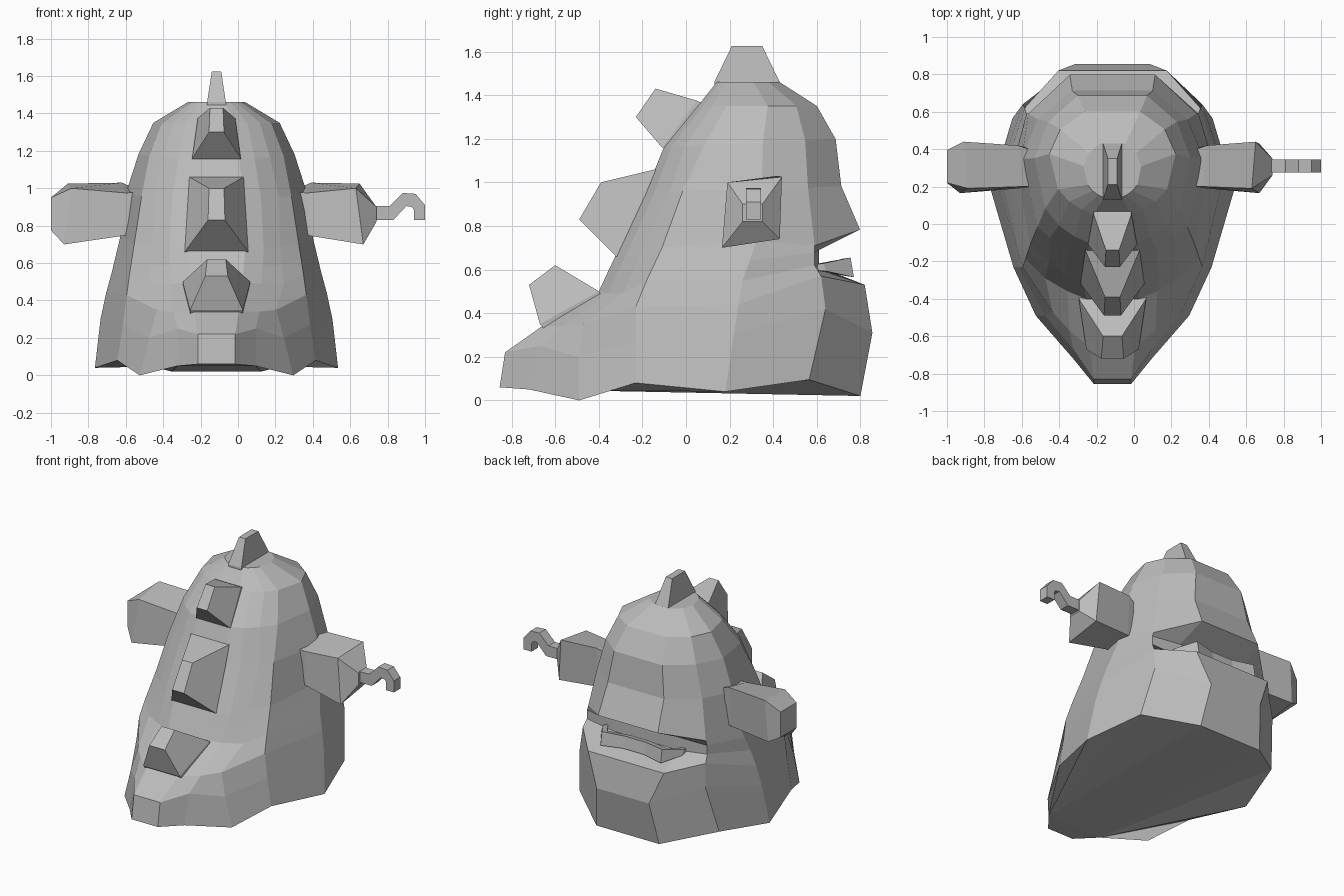
import bpy, bmesh
from math import sin, cos, radians

if "Cube" in bpy.data.objects:
    bpy.data.objects.remove(bpy.data.objects["Cube"])

CX = -0.115  # the head is symmetric about this x; the two ears differ

grey = bpy.data.materials.new("stone grey")
grey.diffuse_color = (0.5, 0.5, 0.5, 1)
grey.use_nodes = True
grey.node_tree.nodes["Principled BSDF"].inputs["Base Color"].default_value = grey.diffuse_color


def make(name, verts, faces):
    me = bpy.data.meshes.new(name)
    me.from_pydata(verts, [], faces)
    bm = bmesh.new()
    bm.from_mesh(me)
    bmesh.ops.recalc_face_normals(bm, faces=bm.faces)
    bm.to_mesh(me)
    bm.free()
    me.materials.append(grey)
    ob = bpy.data.objects.new(name, me)
    bpy.context.collection.objects.link(ob)
    return ob


def loft(name, rings, hull=False):
    """Skin equal rings and cap both ends; hull gives the first cap a long middle plate."""
    n = len(rings[0])
    verts = [p for r in rings for p in r]
    faces = [(k * n + i, k * n + (i + 1) % n, (k + 1) * n + (i + 1) % n, (k + 1) * n + i)
             for k in range(len(rings) - 1) for i in range(n)]
    last = (len(rings) - 1) * n
    faces.append(tuple(range(last, last + n)))
    if hull:
        h, m = n // 2 - 1, n - 1
        faces += [(0, 1, m - 1, m), (1, h, m - h, m - 1)]
        for i in range(2, h):
            faces += [(1, i, i + 1), (m - 1, m - i, m - i - 1)]
    else:
        faces.append(tuple(range(n)))
    return make(name, verts, faces)


# Head: half rings from front to back as (offset, y, z)
ANGLES = [17, 29, 43, 59, 97, 125, 154]


def dome_ring(rx, front, back, yc, z, tilt=0):
    """Half oval around yc, rising by tilt towards the back."""
    out = []
    for a in map(radians, ANGLES):
        c = cos(a)
        out.append((rx * sin(a), yc - c * (front if c > 0 else back), z - tilt * c))
    return out


base = [(.10, -.855, .06), (.21, -.72, .05), (.41, -.49, 0), (.53, -.23, .08),
        (.65, .18, .04), (.535, .565, .095), (.24, .80, .02)]
jaw = [(.10, -.83, .22), (.21, -.67, .25), (.36, -.49, .20), (.50, -.23, .27),
       (.62, .22, .30), (.48, .64, .42), (.20, .855, .31)]
lip = [(.12, -.66, .34), (.23, -.57, .34), (.32, -.47, .35), (.48, -.23, .43),
       (.59, .24, .44), (.47, .62, .57), (.29, .82, .53)]
mouth_floor = [(.14, -.40, .50), (.24, -.36, .49), (.36, -.29, .49), (.465, -.185, .54),
               (.56, .26, .55), (.46, .59, .62), (.25, .61, .60)]
brow = dome_ring(.52, .60, .61, .25, .725, .065)
brow[2:4] = [(.34, -.20, .69), (.44, -.11, .70)]
brow[5] = (.45, .59, .71)
# The mouth roof lies midway, with its back wall held vertical above the floor
mouth_roof = [tuple((p + q) / 2 for p, q in zip(a, b)) for a, b in zip(mouth_floor, brow)]
mouth_roof[5:] = [(o, y, z + dz) for (o, y, z), dz in zip(mouth_floor[5:], (.06, .09))]
temple = dome_ring(.49, .50, .47, .29, .965, .02)
temple[3] = (.40, -.015, .96)

halves = [base, jaw, lip, mouth_floor, mouth_roof, brow, temple,
          dome_ring(.42, .42, .43, .30, 1.18, .02),
          dome_ring(.34, .30, .29, .34, 1.35),
          dome_ring(.155, .155, .155, .29, 1.46)]
loft("head", [[(CX + o, y, z) for o, y, z in h] + [(CX - o, y, z) for o, y, z in reversed(h)]
              for h in halves], hull=True)


def spike(name, low, high, tip_high, tip_low, sink):
    """Blunt horn; each argument is (offset, y, z), sink pushes the base into the head."""
    def ring(a, b, dy=0, dz=0):
        return [(CX - a[0], a[1] + dy, a[2] + dz), (CX + a[0], a[1] + dy, a[2] + dz),
                (CX + b[0], b[1] + dy, b[2] + dz), (CX - b[0], b[1] + dy, b[2] + dz)]
    loft(name, [ring(low, high, *sink), ring(low, high), ring(tip_low, tip_high)])


# Row of horns down the front, and the crest
spike("upper_horn", (.13, -.11, 1.16), (.10, .05, 1.375), (.035, -.14, 1.43), (.04, -.23, 1.30), (.08, -.04))
spike("middle_horn", (.17, -.32, .66), (.145, -.14, 1.06), (.04, -.39, 1.0), (.045, -.49, .83), (.08, -.03))
spike("lower_horn", (.14, -.67, .35), (.18, -.40, .50), (.05, -.60, .62), (.06, -.72, .53), (.05, -.06))
spike("crest", (.05, .13, 1.46), (.05, .43, 1.46), (.025, .35, 1.625), (.025, .21, 1.625), (0, -.05))


def ear(name, x_in, x_flare, x_rim, x_tip, tip):
    """Flared block with a bevelled outer end; tip is (y0, y1, z0, z1)."""
    y0, y1, z0, z1 = tip
    s = .02 if x_tip > 0 else -.02
    loft(name, [
        [(x_in, .20, .76), (x_in, .40, .76), (x_in, .39, .99), (x_in, .20, .98)],
        [(x_flare, .19, .745), (x_flare, .40, .755), (x_flare, .42, 1.03), (x_flare - s, .20, .975)],
        [(x_rim, .165, .70), (x_rim, .43, .74), (x_rim - s, .44, 1.025), (x_rim - 2 * s, .19, 1.0)],
        [(x_tip, y0, z0), (x_tip, y1, z0), (x_tip, y1, z1), (x_tip, y0, z1)]])


ear("right_ear", .30, .39, .67, .74, (.26, .35, .82, .90))
ear("left_ear", -.53, -.62, -.93, -1.0, (.22, .395, .775, .95))

# Hooked pipe on the right ear: paired edge points swept as a square tube
pipe = [((.72, .905), (.72, .83)), ((.81, .905), (.83, .83)), ((.88, .975), (.90, .905)),
        ((.95, .97), (.93, .90)), ((1.0, .91), (.94, .885)), ((1.0, .83), (.94, .83))]
loft("ear_pipe", [[(a[0], .275, a[1]), (a[0], .345, a[1]), (b[0], .345, b[1]), (b[0], .275, b[1])]
                  for a, b in pipe])

# Curved row of teeth inside the mouth, thinner at the ends: (x, y, half height)
arc = [(.31, .63, .018), (.23, .755, .045), (.08, .72, .04)]
arc = [(-x, y, h) for x, y, h in arc] + arc[::-1]
loft("teeth", [[(CX + x, y - .06, .61 - h * .6), (CX + x, y + .015, .61 - h),
                (CX + x, y, .61 + h), (CX + x, y - .06, .61 + h * .6)] for x, y, h in arc])
